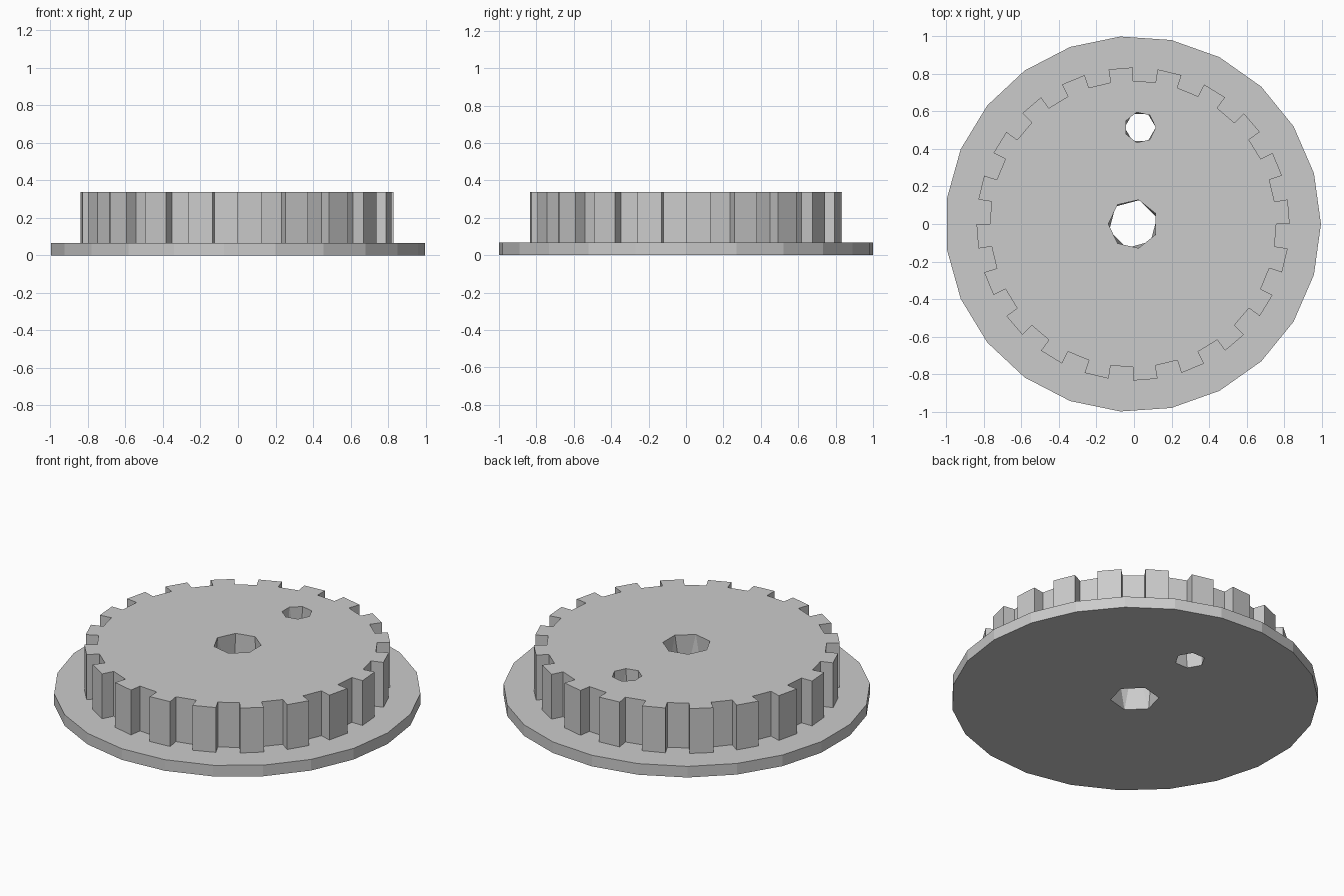
import bpy
import bmesh
from math import cos, sin, radians

DISC_TOP, GEAR_TOP = 0.067, 0.337
CENTRE_X = -0.005

cube = bpy.data.objects.get("Cube")
if cube:
    bpy.data.objects.remove(cube, do_unlink=True)

grey = bpy.data.materials.new("plain grey")
grey.use_nodes = True
colour = (0.6, 0.6, 0.6, 1)
grey.diffuse_color = colour
grey.node_tree.nodes["Principled BSDF"].inputs["Base Color"].default_value = colour


def polar(radius, degrees, cx=CENTRE_X, cy=0.0):
    a = radians(degrees)
    return cx + radius * cos(a), cy + radius * sin(a)


def ring(sides, radius, start, cx, cy):
    return [polar(radius, start + 360 * i / sides, cx, cy) for i in range(sides)]


def add_object(name, bm):
    bmesh.ops.recalc_face_normals(bm, faces=bm.faces)
    mesh = bpy.data.meshes.new(name)
    bm.to_mesh(mesh)
    bm.free()
    mesh.materials.append(grey)
    obj = bpy.data.objects.new(name, mesh)
    bpy.context.collection.objects.link(obj)
    return obj


def extrude_outline(name, outline, z0, z1):
    bm = bmesh.new()
    face = bm.faces.new([bm.verts.new((x, y, z0)) for x, y in outline])
    top = bmesh.ops.extrude_face_region(bm, geom=[face], use_keep_orig=True)["geom"]
    verts = [v for v in top if isinstance(v, bmesh.types.BMVert)]
    bmesh.ops.translate(bm, verts=verts, vec=(0, 0, z1 - z0))
    return add_object(name, bm)


def hole_cutter(name, lower, upper):
    # Skewed hole: the lower and upper rims have different numbers of sides
    bm = bmesh.new()
    for outline, z in ((lower, -0.002), (upper, GEAR_TOP + 0.002)):
        for x, y in outline:
            bm.verts.new((x, y, z))
    bmesh.ops.convex_hull(bm, input=bm.verts)
    cutter = add_object(name, bm)
    cutter.hide_render = True
    return cutter


# Base flange
flange = extrude_outline("base_flange", ring(23, 1.002, 0, CENTRE_X, 0), 0, DISC_TOP)

# Toothed wheel: twenty teeth, each as wide as the gap beside it
teeth = []
for i in range(20):
    a = 18 * i
    teeth += [polar(0.764, a), polar(0.835, a), polar(0.835, a + 9), polar(0.764, a + 9)]
wheel = extrude_outline("toothed_wheel", teeth, DISC_TOP, GEAR_TOP)

# Axle hole and small offset hole
cutters = [
    hole_cutter("axle_hole_cutter", ring(6, 0.132, 15, CENTRE_X, 0),
                ring(7, 0.132, 180, CENTRE_X, 0)),
    hole_cutter("small_hole_cutter", ring(6, 0.083, 0, 0.033, 0.515),
                ring(7, 0.083, 0, 0.033, 0.515)),
]
for obj in (flange, wheel):
    bpy.context.view_layer.objects.active = obj
    for cutter in cutters:
        mod = obj.modifiers.new("hole", "BOOLEAN")
        mod.operation = "DIFFERENCE"
        mod.solver = "EXACT"
        mod.object = cutter
        bpy.ops.object.modifier_apply(modifier=mod.name)
for cutter in cutters:
    bpy.data.objects.remove(cutter, do_unlink=True)
